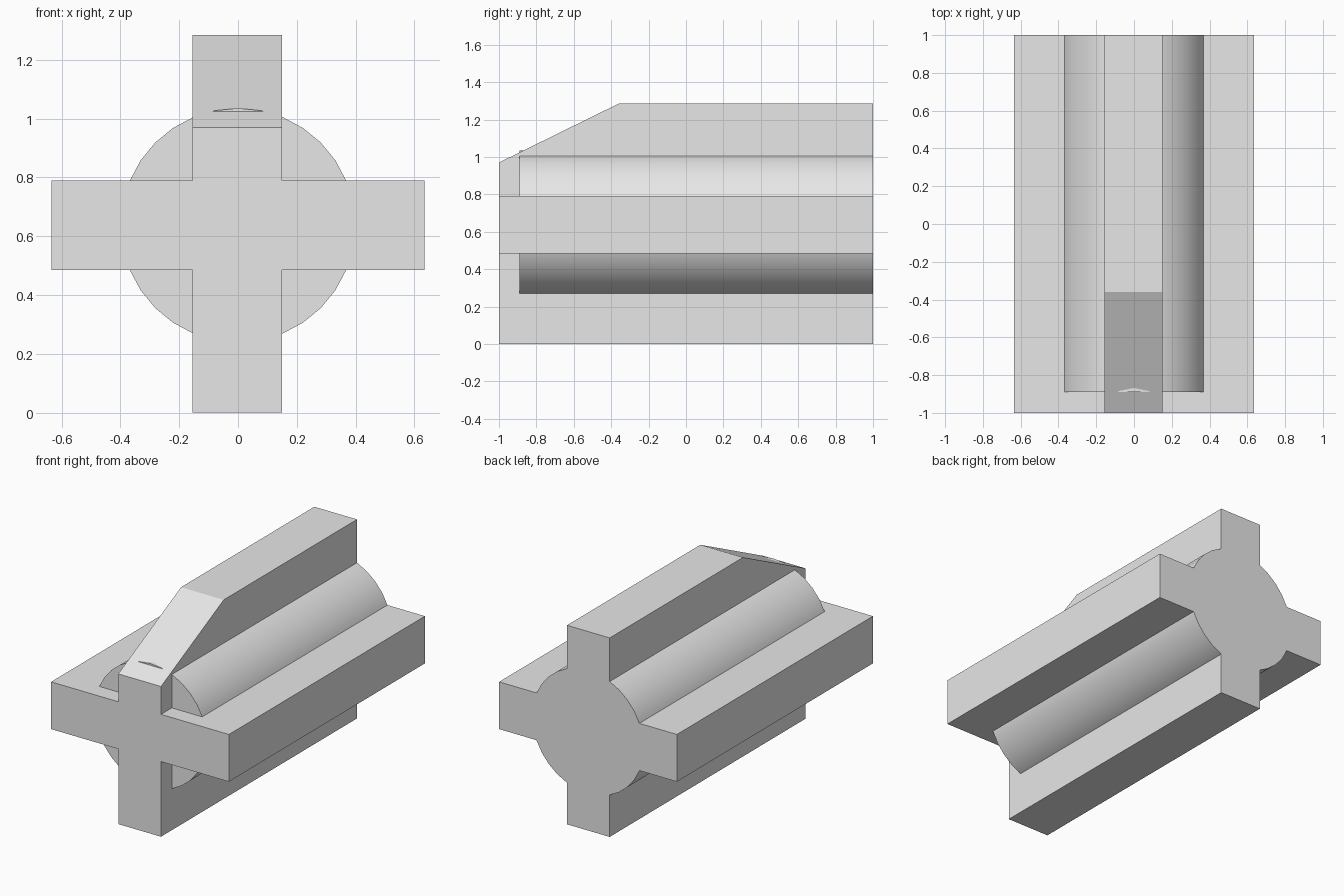
import bpy
import bmesh
import math
from mathutils import Vector

cube = bpy.data.objects.get("Cube")
if cube:
    bpy.data.objects.remove(cube, do_unlink=True)

grey = bpy.data.materials.new("plain grey")
grey.use_nodes = True
grey.diffuse_color = (0.8, 0.8, 0.8, 1)
grey.node_tree.nodes["Principled BSDF"].inputs["Base Color"].default_value = (0.8, 0.8, 0.8, 1)


def extrude_profile(name, points, direction):
    """Extrude a flat outline along a direction into a closed solid."""
    bm = bmesh.new()
    face = bm.faces.new([bm.verts.new(p) for p in points])
    grown = bmesh.ops.extrude_face_region(bm, geom=[face], use_keep_orig=True)
    moved = [v for v in grown["geom"] if isinstance(v, bmesh.types.BMVert)]
    bmesh.ops.translate(bm, verts=moved, vec=Vector(direction))
    bmesh.ops.recalc_face_normals(bm, faces=bm.faces)
    mesh = bpy.data.meshes.new(name)
    bm.to_mesh(mesh)
    bm.free()
    mesh.materials.append(grey)
    obj = bpy.data.objects.new(name, mesh)
    bpy.context.collection.objects.link(obj)
    return obj


AXIS_Z, RADIUS, SIDES = 0.637, 0.398, 32
FRONT, BACK = -1.0, 1.0

# Upright fin with a sloping nose
fin_outline = [(FRONT, 0), (BACK, 0), (BACK, 1.285), (-0.36, 1.285), (FRONT, 0.97)]
extrude_profile("upright_fin", [(-0.155, y, z) for y, z in fin_outline], (0.305, 0, 0))

# Flat side wings, one slab running through the middle
wing_outline = [(-0.635, 0.485), (0.635, 0.485), (0.635, 0.79), (-0.635, 0.79)]
extrude_profile("side_wings", [(x, FRONT, z) for x, z in wing_outline], (0, BACK - FRONT, 0))

# Round core, set back from the front
ring = [math.tau * i / SIDES for i in range(SIDES)]
core = extrude_profile(
    "round_core",
    [(RADIUS * math.cos(a), -0.89, AXIS_Z + RADIUS * math.sin(a)) for a in ring],
    (0, BACK + 0.89, 0))
bpy.ops.object.select_all(action="DESELECT")
core.select_set(True)
bpy.context.view_layer.objects.active = core
bpy.ops.object.shade_smooth_by_angle(angle=math.radians(30))
